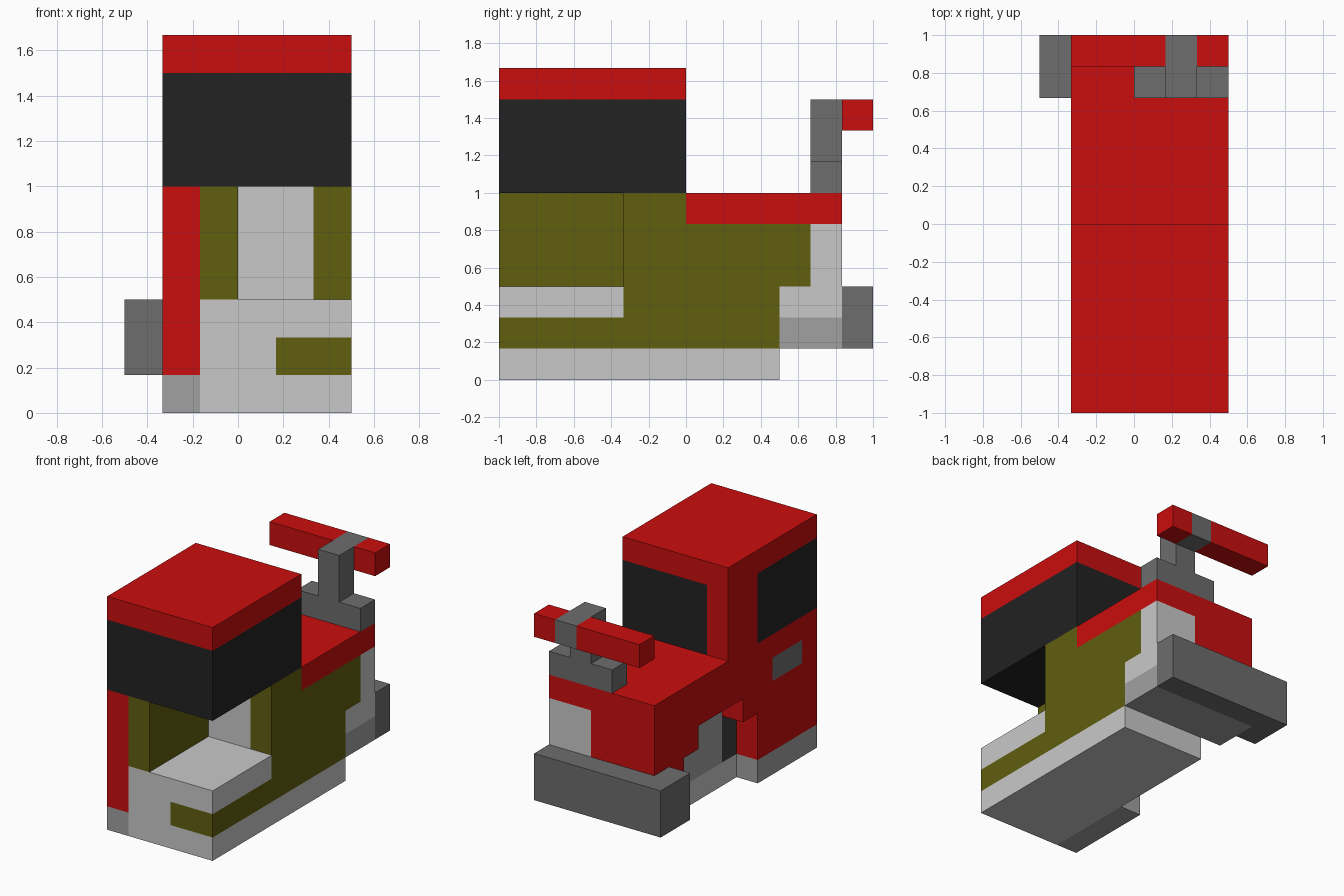
import bpy, bmesh
from mathutils import Vector

if "Cube" in bpy.data.objects:
    bpy.data.objects.remove(bpy.data.objects["Cube"])

U = 1 / 6  # the model sits on a grid of sixth-unit blocks

SRGB = {"red": "ca0e0e", "black": "222222", "olive": "605e0f", "light grey": "c9c9c9",
        "mid grey": "a1a1a1", "dark grey": "6d6d6d", "charcoal": "3e3e3e"}


def linear(v):
    return v / 12.92 if v <= 0.04045 else ((v + 0.055) / 1.055) ** 2.4


names = list(SRGB)
materials = []
for name, code in SRGB.items():
    m = bpy.data.materials.new(name)
    m.diffuse_color = (*[linear(c / 255) for c in bytes.fromhex(code)], 1)
    m.use_nodes = True
    m.node_tree.nodes["Principled BSDF"].inputs["Base Color"].default_value = m.diffuse_color
    materials.append(m)


class Part:
    """A part made of blocks: box() adds or repaints blocks, cut() removes them."""

    def __init__(self, name):
        self.name, self.cells = name, {}

    @staticmethod
    def region(x, y, z):
        return [(i, j, k) for i in range(*x) for j in range(*y) for k in range(*z)]

    def box(self, colour, x, y, z):
        self.cells.update({c: colour for c in self.region(x, y, z)})

    def cut(self, x, y, z):
        for c in self.region(x, y, z):
            self.cells.pop(c, None)

    def build(self, solid):
        """Make the outer faces, then merge flat areas of one colour."""
        bm = bmesh.new()
        corners = {}

        def vert(p):
            key = tuple(int(c) for c in p)
            if key not in corners:
                corners[key] = bm.verts.new(Vector(key) * U)
            return corners[key]

        for cell, colour in self.cells.items():
            for axis in range(3):
                a, b = Vector(), Vector()
                a[(axis + 1) % 3] = b[(axis + 2) % 3] = 1
                for side in (-1, 1):
                    neighbour = list(cell)
                    neighbour[axis] += side
                    if tuple(neighbour) in solid:
                        continue
                    o = Vector(cell)
                    o[axis] += max(side, 0)
                    quad = [o, o + a, o + a + b, o + b][::side]
                    face = bm.faces.new([vert(p) for p in quad])
                    face.material_index = names.index(colour)
        bm.normal_update()
        bmesh.ops.dissolve_limit(bm, angle_limit=0.01, verts=bm.verts[:],
                                 edges=bm.edges[:], delimit={'MATERIAL'})
        mesh = bpy.data.meshes.new(self.name)
        bm.to_mesh(mesh)
        bm.free()
        for m in materials:
            mesh.materials.append(m)
        bpy.context.collection.objects.link(bpy.data.objects.new(self.name, mesh))


def layer(i, n=1):
    return (i, i + n)


# Shared spans: across x, along y, up z
WIDTH, SKIN, INNER, CUT_SIDE = (-2, 3), layer(-2), layer(-1), layer(2)
CABIN, ARCH, TAIL, LAST = (-6, -2), (-2, 3), (3, 5), layer(4)
SILL, ABOVE_SILL, UPPER, PANEL = layer(0), (1, 6), (3, 6), (3, 5)

# Lower body: pale core with a raised tail
body = Part("lower_body")
body.box("light grey", WIDTH, (-6, 3), (0, 6))
body.box("light grey", WIDTH, TAIL, ABOVE_SILL)
# Olive lining on the cut side and in the footwell
body.box("olive", CUT_SIDE, ARCH, ABOVE_SILL)
body.box("olive", CUT_SIDE, layer(3), PANEL)
body.box("olive", (1, 3), CABIN, layer(1))
body.box("olive", INNER, CABIN, UPPER)
# Red outer skin, tail panel and hood
body.box("red", SKIN, (-6, 5), ABOVE_SILL)
body.box("red", (-1, 1), LAST, PANEL)
body.box("red", WIDTH, (0, 5), layer(5))
# Sills and door handle
body.box("mid grey", SKIN, CABIN, SILL)
body.box("mid grey", WIDTH, TAIL, layer(1))
body.box("dark grey", SKIN, (-5, -3), layer(4))
# Open footwell
body.cut((0, 3), CABIN, UPPER)
# Stepped wheel arch with a two-tone inner wall
body.cut(SKIN, ARCH, (0, 3))
body.cut(SKIN, (-1, 2), layer(3))
body.box("charcoal", INNER, ARCH, (1, 3))
body.box("mid grey", INNER, (-1, 2), (1, 4))

# Cab: window block, corner pillar and roof
cab = Part("cab")
cab.box("black", WIDTH, (-6, 0), (6, 9))
cab.box("red", SKIN, (-2, 0), (6, 9))
cab.box("red", WIDTH, (-6, 0), layer(9))

# Bumper with a wing wrapping round the side
bumper = Part("bumper")
bumper.box("dark grey", (-3, 3), layer(5), (1, 3))
bumper.box("dark grey", layer(-3), (4, 6), (1, 3))

# Stand: foot, post and clamp
stand = Part("bar_stand")
stand.box("dark grey", (0, 3), LAST, layer(6))
stand.box("dark grey", layer(1), LAST, (7, 9))
stand.box("dark grey", layer(1), layer(5), layer(8))

# Raised bar on both sides of the clamp
bar = Part("raised_bar")
for span in ((-2, 1), CUT_SIDE):
    bar.box("red", span, layer(5), layer(8))

parts = [body, cab, bumper, stand, bar]
solid = set().union(*(p.cells for p in parts))
for p in parts:
    p.build(solid)
